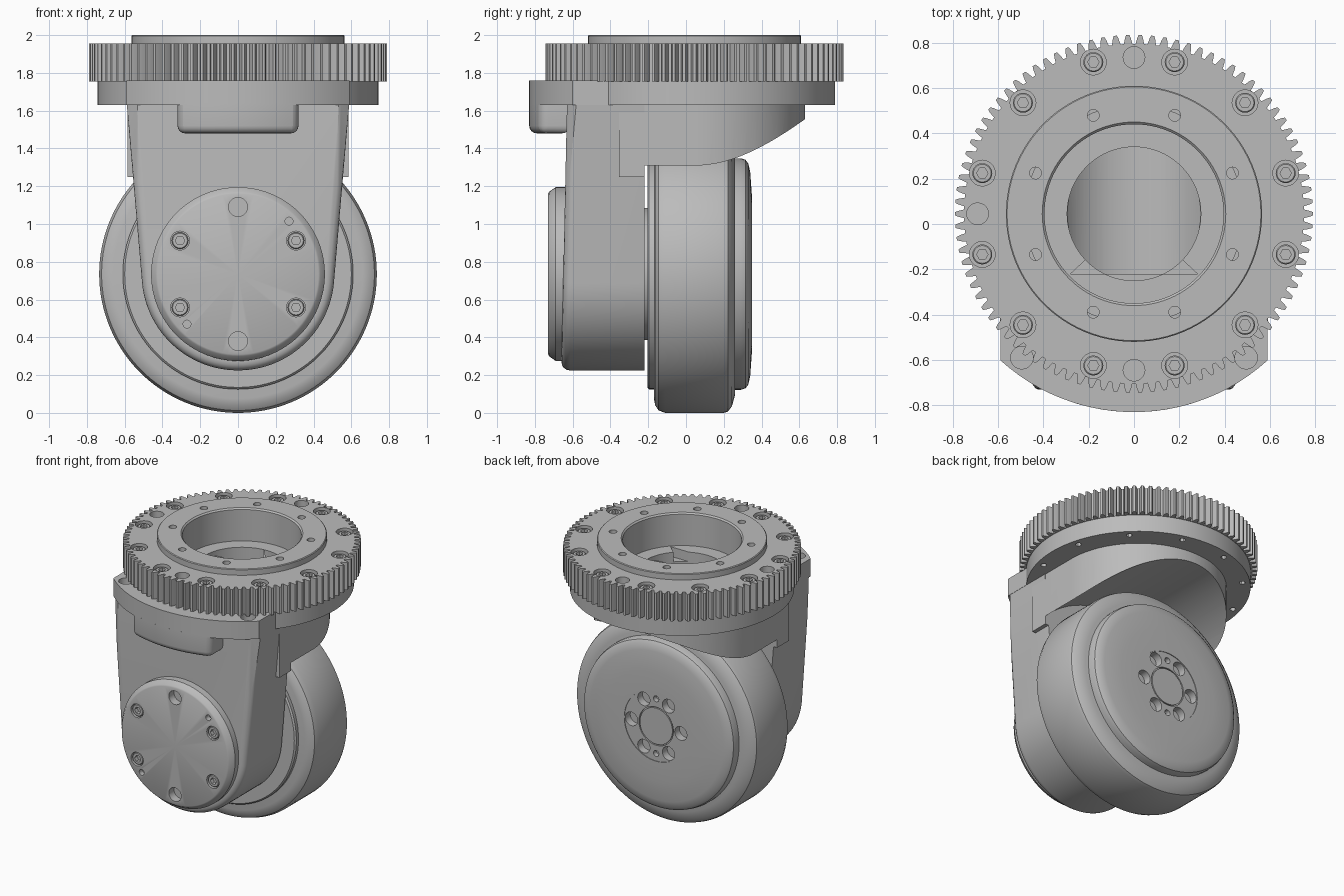
import bpy, bmesh
from math import cos, sin, radians, pi
from mathutils import Matrix

if "Cube" in bpy.data.objects:
    bpy.data.objects.remove(bpy.data.objects["Cube"])

grey = bpy.data.materials.new("machined_grey")
grey.use_nodes = True
grey.diffuse_color = (0.5, 0.5, 0.5, 1)
grey.node_tree.nodes["Principled BSDF"].inputs["Base Color"].default_value = (0.5, 0.5, 0.5, 1)

# Local frames: TOP axis points up, FRONT axis points to -y through the wheel centre
TOP = Matrix.Translation((0, 0.045, 0))
FRONT = Matrix.Translation((0, 0, 0.735)) @ Matrix.Rotation(pi / 2, 4, "X")


def make(name, bm, frame):
    bmesh.ops.recalc_face_normals(bm, faces=bm.faces)
    bm.transform(frame)
    mesh = bpy.data.meshes.new(name)
    bm.to_mesh(mesh)
    bm.free()
    mesh.materials.append(grey)
    ob = bpy.data.objects.new(name, mesh)
    bpy.context.collection.objects.link(ob)
    return ob


def arc(r, a0=0, a1=360, n=32, cx=0, cy=0):
    full = a1 - a0 == 360
    steps = [radians(a0 + (a1 - a0) * i / n) for i in range(n if full else n + 1)]
    return [(cx + r * cos(a), cy + r * sin(a)) for a in steps]


def prism(name, outlines, h0, h1, frame):
    bm = bmesh.new()
    for pts in outlines:
        low = [bm.verts.new((x, y, h0)) for x, y in pts]
        high = [bm.verts.new((x, y, h1)) for x, y in pts]
        bm.faces.new(low)
        bm.faces.new(high)
        for i in range(len(pts)):
            j = (i + 1) % len(pts)
            bm.faces.new((low[i], low[j], high[j], high[i]))
    return make(name, bm, frame)


def rods(spots, r, h0, h1, frame, n=20):
    return prism("hole_cutter", [arc(r, n=n, cx=x, cy=y) for x, y in spots], h0, h1, frame)


def lathe(name, profile, frame, n=96):
    bm = bmesh.new()
    vs = [bm.verts.new((r, 0, h)) for r, h in profile]
    es = [bm.edges.new(p) for p in zip(vs, vs[1:])]
    bmesh.ops.spin(bm, geom=vs + es, cent=(0, 0, 0), axis=(0, 0, 1), angle=2 * pi, steps=n)
    bmesh.ops.remove_doubles(bm, verts=bm.verts, dist=0.0005)
    return make(name, bm, frame)


def cut(ob, cutter, op="DIFFERENCE", keep=False):
    mod = ob.modifiers.new("cut", "BOOLEAN")
    mod.operation, mod.object, mod.solver = op, cutter, "EXACT"
    bpy.context.view_layer.objects.active = ob
    bpy.ops.object.modifier_apply(modifier=mod.name)
    if not keep:
        bpy.data.objects.remove(cutter)


def bevel(ob, test, width):
    bm = bmesh.new()
    bm.from_mesh(ob.data)
    edges = [e for e in bm.edges if test(e.verts[0].co, e.verts[1].co)]
    bmesh.ops.bevel(bm, geom=edges, offset=width, segments=4, profile=0.5, affect="EDGES")
    bm.to_mesh(ob.data)
    bm.free()


# Toothed ring
TEETH = 90
pitch = 2 * pi / TEETH
outline = []
for i in range(TEETH):
    for r, f in ((0.75, -0.36), (0.775, -0.24), (0.79, -0.13), (0.79, 0.13), (0.775, 0.24), (0.75, 0.36)):
        outline.append((r * cos((i + f) * pitch), r * sin((i + f) * pitch)))
gear = prism("gear_ring", [outline], 1.755, 1.955, TOP)
cut(gear, rods([(0, 0)], 0.48, 1.7, 2.1, TOP, 64))
bolt_spots = arc(0.693, 15, 375, 12)
cut(gear, rods(bolt_spots, 0.057, 1.88, 2.1, TOP))
cut(gear, rods([(0, 0.69), (0, -0.69), (-0.69, 0)], 0.048, 1.86, 2.1, TOP))

# Raised collar with bore and small holes
collar = lathe("collar", [(0.395, 1.75), (0.395, 1.99), (0.405, 2), (0.56, 2), (0.565, 1.995),
                          (0.565, 1.75), (0.395, 1.75)], TOP)
cut(collar, rods(arc(0.47, 22.5, 382.5, 8), 0.026, 1.9, 2.1, TOP))

# Mounting flange with front ears
flange = prism("flange", [arc(0.745, -37.6, 217.6, 72) + arc(0.875, 227.6, 312.4, 24)], 1.63, 1.76, TOP)
cut(flange, rods([(-0.495, -0.635), (0.495, -0.635)], 0.05, 1.68, 1.9, TOP))
cut(flange, rods(bolt_spots, 0.02, 1.5, 1.68, TOP, 12))

# Upper body over the wheel, with a round wheel arch
body = prism("upper_body", [[(-0.585, -0.4), (0.585, -0.4)] + arc(0.585, 0, 180, 48)], 1.25, 1.65, TOP)
cut(body, rods([(0, 0)], 0.82, -1.2, 0.22, FRONT, 128))

# Central well with a trough floor and a flared slot
well = rods([(0, 0)], 0.295, 1.4, 1.85, TOP, 64)
cut(well, prism("trough", [arc(0.36, n=96, cy=1.215)], -1, 1, FRONT), "INTERSECT")
slot = prism("slot", [[(-0.21, -0.2), (-0.28, -0.265), (0.28, -0.265), (0.21, -0.2)]], 1.69, 1.9, TOP)
for part in (flange, body):
    cut(part, well, keep=True)
    cut(part, slot, keep=True)
for helper in (well, slot):
    bpy.data.objects.remove(helper)

# Tapered fork arm with rounded foot and softened front edge
arm = prism("fork_arm", [arc(0.51, -174.6, -5.4, 48) + [(0.59, 0.915), (-0.59, 0.915)]], 0.22, 0.66, FRONT)
for v in arm.data.vertices:
    if v.co.y < -0.5:
        v.co.y += 0.03 * (v.co.z - 0.24) / 1.4
bevel(arm, lambda a, b: max(a.y, b.y) < -0.5 and min(a.z, b.z) < 1.6, 0.045)
cut(arm, rods([(0, 0)], 0.86, 0, 1.7, TOP, 128), "INTERSECT")

# Rounded boss under the flange front
boss = prism("front_boss", [arc(0.875, -111.5, -68.5, 20) + [(0.32, -0.66), (-0.32, -0.66)]],
             1.48, 1.64, TOP)
bevel(boss, lambda a, b: max(a.z, b.z) < 1.5 or (abs(a.z - b.z) > 0.1 and abs(a.x) > 0.31 and a.y < -0.7), 0.04)

# Round front cover
cover = lathe("front_cover", [(0, 0.73), (0.425, 0.73), (0.435, 0.725), (0.46, 0.69), (0.46, 0.6), (0, 0.6)], FRONT)
cover_bolts = [(x, z) for x in (-0.307, 0.307) for z in (-0.177, 0.177)]
cut(cover, rods(cover_bolts, 0.05, 0.69, 0.8, FRONT))
cut(cover, rods([(0, -0.355), (0, 0.355)], 0.05, 0.67, 0.8, FRONT, 28))
cut(cover, rods([(0.27, 0.28), (-0.27, -0.265)], 0.021, 0.69, 0.8, FRONT, 16))

# Wheel, hubs and axle
lathe("wheel_tyre", [(0, 0.17), (0.66, 0.17), (0.695, 0.163), (0.722, 0.145), (0.735, 0.11), (0.735, -0.2),
                     (0.728, -0.222), (0.70, -0.243), (0.64, -0.26), (0, -0.26)], FRONT, 128)
lathe("inner_hub", [(0, 0.205), (0.6, 0.205), (0.61, 0.195), (0.61, 0.1), (0, 0.1)], FRONT)
lathe("axle", [(0, 0.3), (0.35, 0.3), (0.35, 0.1), (0, 0.1)], FRONT)
hub = lathe("outer_hub", [(0, -0.352), (0.4, -0.35), (0.54, -0.34), (0.585, -0.33), (0.605, -0.315),
                          (0.613, -0.29), (0.613, -0.2), (0, -0.2)], FRONT)
cut(hub, rods([(0, 0)], 0.255, -0.5, -0.346, FRONT, 64))
cut(hub, rods(arc(0.2, n=6), 0.05, -0.5, -0.29, FRONT))
cut(hub, rods([(0, -0.2), (0, 0.2)], 0.022, -0.5, -0.31, FRONT, 16))
cut(hub, lathe("groove", [(0.132, -0.5), (0.14, -0.5), (0.14, -0.335), (0.132, -0.335), (0.132, -0.5)], FRONT, 48))

# Socket head bolts sharing one mesh
master = lathe("bolt", [(0, 0), (0.039, 0), (0.044, -0.005), (0.044, -0.06), (0, -0.06)], Matrix(), 24)
cut(master, rods([(0, 0)], 0.025, -0.03, 0.1, Matrix(), 6))
seats = [("gear_bolt", TOP, x, y, 1.942) for x, y in bolt_spots]
seats += [("cover_bolt", FRONT, x, y, 0.724) for x, y in cover_bolts]
for name, frame, x, y, h in seats:
    ob = bpy.data.objects.new(name, master.data)
    ob.matrix_world = frame @ Matrix.Translation((x, y, h))
    bpy.context.collection.objects.link(ob)
bpy.data.objects.remove(master)

# Smooth the round surfaces, keep the edges crisp
bpy.ops.object.select_all(action="DESELECT")
for ob in bpy.context.collection.objects:
    if ob.type == "MESH" and ob.data.materials and ob.data.materials[0] == grey:
        ob.select_set(True)
        bpy.context.view_layer.objects.active = ob
bpy.ops.object.shade_smooth_by_angle(angle=radians(30))
